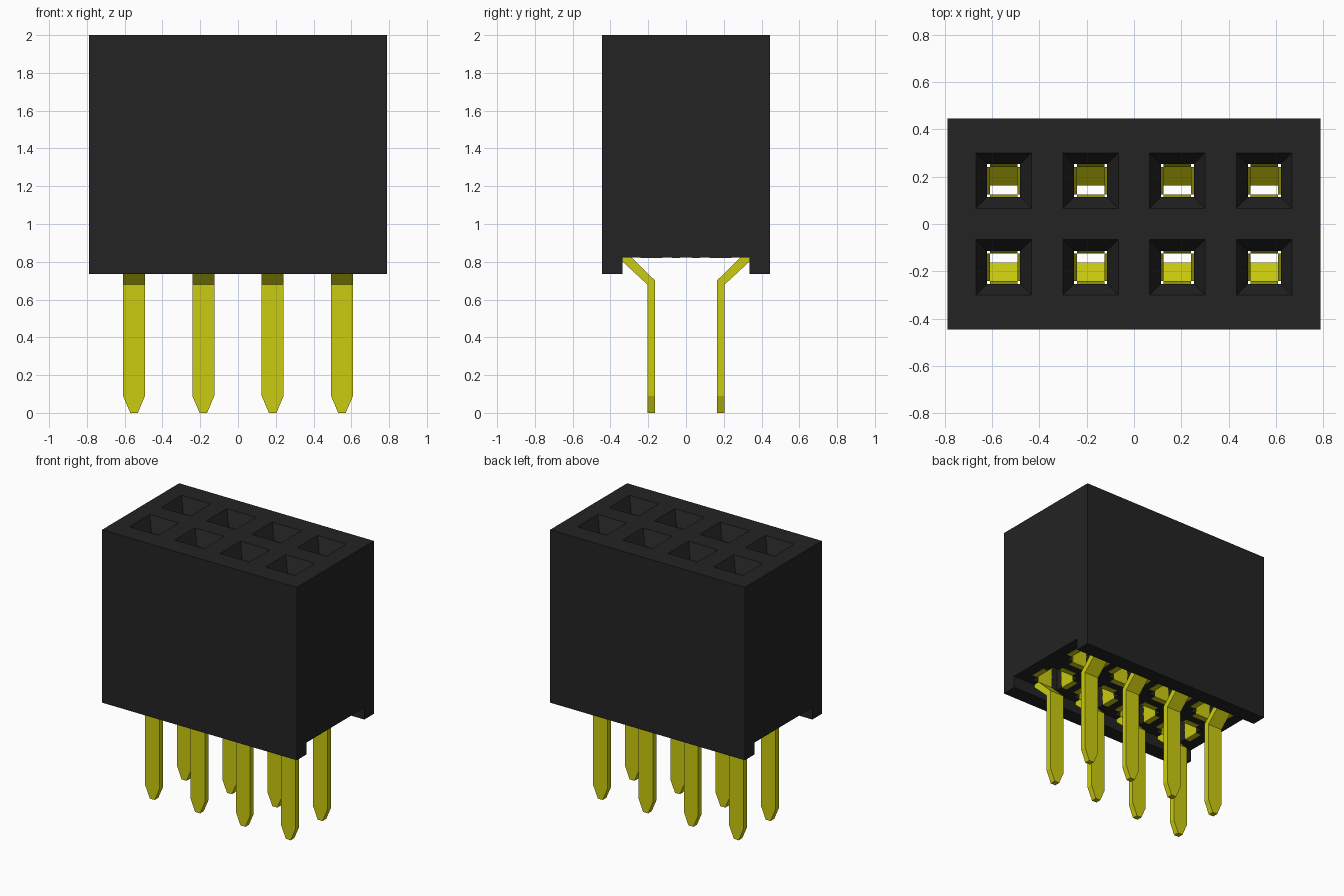
import bpy
import bmesh

PITCH = 0.367
ROW_Y = PITCH / 2
COLUMNS = [(i - 1.5) * PITCH for i in range(4)]
HALF_PIN = 0.058

if "Cube" in bpy.data.objects:
    bpy.data.objects.remove(bpy.data.objects["Cube"], do_unlink=True)


def material(name, rgb, rough):
    mat = bpy.data.materials.new(name)
    mat.use_nodes = True
    mat.diffuse_color = (*rgb, 1)
    shader = mat.node_tree.nodes["Principled BSDF"]
    shader.inputs["Base Color"].default_value = (*rgb, 1)
    shader.inputs["Roughness"].default_value = rough
    return mat


black = material("black plastic", (0.017, 0.017, 0.017), 0.6)
gold = material("yellow metal", (0.6, 0.6, 0.005), 0.4)


def loft(bm, sections):
    """Closed solid through a list of point rings."""
    rings = [[bm.verts.new(p) for p in s] for s in sections]
    n = len(rings[0])
    for a, b in zip(rings, rings[1:]):
        for i in range(n):
            j = (i + 1) % n
            bm.faces.new((a[i], a[j], b[j], b[i]))
    bm.faces.new(rings[0])
    bm.faces.new(rings[-1])


def make_object(name, bm, mat):
    bmesh.ops.recalc_face_normals(bm, faces=bm.faces)
    mesh = bpy.data.meshes.new(name)
    bm.to_mesh(mesh)
    bm.free()
    mesh.materials.append(mat)
    obj = bpy.data.objects.new(name, mesh)
    bpy.context.collection.objects.link(obj)
    return obj


def square(cx, cy, h, z):
    return [(cx - h, cy - h, z), (cx + h, cy - h, z),
            (cx + h, cy + h, z), (cx - h, cy + h, z)]


# Housing: end profile with a channel underneath, extruded along x
X, Y, BOTTOM, FLOOR, TOP, CHANNEL = 0.788, 0.445, 0.735, 0.822, 2.0, 0.335
outline = [(-Y, BOTTOM), (-CHANNEL, BOTTOM), (-CHANNEL, FLOOR), (CHANNEL, FLOOR),
           (CHANNEL, BOTTOM), (Y, BOTTOM), (Y, TOP), (-Y, TOP)]
bm = bmesh.new()
loft(bm, [[(x, y, z) for y, z in outline] for x in (-X, X)])
housing = make_object("housing", bm, black)

# Socket cutter: wide cavity, narrow throat and flared mouth
bm = bmesh.new()
socket = [(0.11, 0.78), (0.11, 1.83), (0.07, 1.83), (0.07, 1.9), (0.122, 2.01)]
for cx in COLUMNS:
    for cy in (-ROW_Y, ROW_Y):
        loft(bm, [square(cx, cy, h, z) for h, z in socket])
cutter = make_object("socket_cutter", bm, black)
cutter.hide_render = True
cut = housing.modifiers.new("sockets", "BOOLEAN")
cut.operation = "DIFFERENCE"
cut.solver = "EXACT"
cut.object = cutter
bpy.context.view_layer.objects.active = housing
bpy.ops.object.modifier_apply(modifier=cut.name)
bpy.data.objects.remove(cutter, do_unlink=True)

# Spring leaf: distance of the inner face from the socket axis, by height
LEAF = [(0.11, 0.82), (0.058, 1.5), (0.07, 1.8)]
THICK = 0.042
# Pin: half width, inner (y, z), outer (y, z)
PIN = [(0.02, (0.163, 0), (0.205, 0)),
       (HALF_PIN, (0.163, 0.09), (0.205, 0.09)),
       (HALF_PIN, (0.163, 0.7), (0.205, 0.68)),
       (HALF_PIN, (0.285, 0.82), (0.335, 0.8)),
       (HALF_PIN, (0.293, 0.825), (0.335, 0.825))]


def make_contact(name, cx, side):
    bm = bmesh.new()
    # Bent tail with a tapered tip
    loft(bm, [[(cx - w, side * a[0], a[1]), (cx + w, side * a[0], a[1]),
               (cx + w, side * b[0], b[1]), (cx - w, side * b[0], b[1])]
              for w, a, b in PIN])
    # Four leaves around the socket axis
    for dx, dy in ((1, 0), (-1, 0), (0, 1), (0, -1)):
        loft(bm, [[(cx + dx * d - dy * w, side * ROW_Y + dy * d + dx * w, z)
                   for d, w in ((r, -HALF_PIN), (r, HALF_PIN),
                                (r + THICK, HALF_PIN), (r + THICK, -HALF_PIN))]
                  for r, z in LEAF])
    make_object(name, bm, gold)


for row, side in (("front", -1), ("back", 1)):
    for i, cx in enumerate(COLUMNS):
        make_contact(f"{row}_contact_{i + 1}", cx, side)
